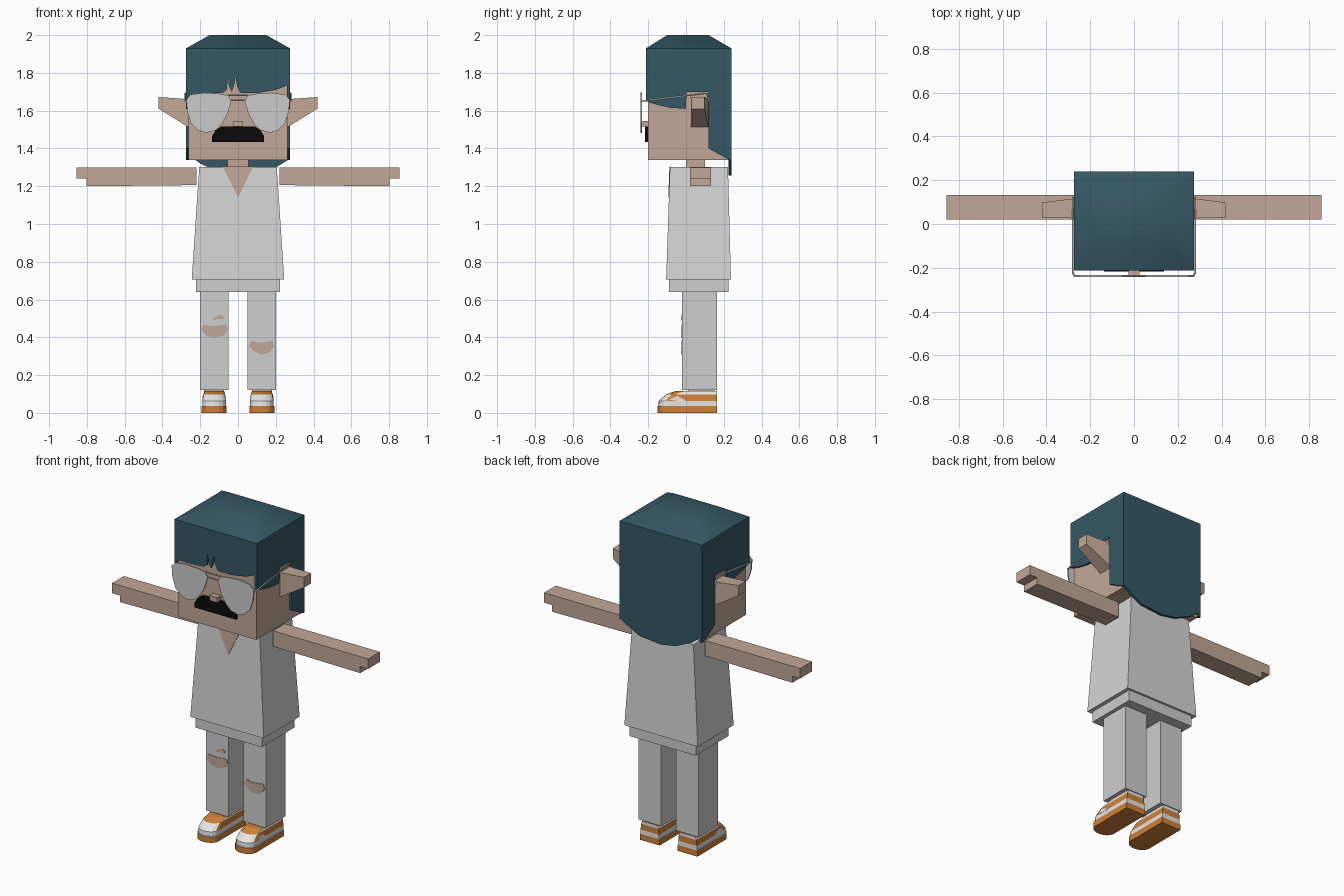
import bpy
import bmesh
from math import cos, sin, pi

if "Cube" in bpy.data.objects:
    bpy.data.objects.remove(bpy.data.objects["Cube"], do_unlink=True)


def material(name, r, g, b):
    m = bpy.data.materials.new(name)
    m.use_nodes = True
    m.diffuse_color = (r, g, b, 1)
    bsdf = next(n for n in m.node_tree.nodes if n.type == "BSDF_PRINCIPLED")
    bsdf.inputs["Base Color"].default_value = (r, g, b, 1)
    bsdf.inputs["Roughness"].default_value = 0.8
    return m


SKIN = material("skin", 0.54, 0.39, 0.31)
HAIR = material("dark_teal_hair", 0.036, 0.098, 0.13)
SHIRT = material("light_grey_shirt", 0.67, 0.67, 0.67)
TROUSERS = material("grey_trousers", 0.62, 0.62, 0.62)
LENS = material("lens_grey", 0.6, 0.6, 0.6)
BLACK = material("black", 0.003, 0.003, 0.003)
ORANGE = material("orange", 0.62, 0.22, 0.04)
WHITE = material("white", 0.8, 0.8, 0.8)


def loft(name, rings, *mats, caps=True):
    """Join equal rings of points into a skin, optionally closed by end caps."""
    bm = bmesh.new()
    loops = [[bm.verts.new(p) for p in ring] for ring in rings]
    n = len(loops[0])
    for low, high in zip(loops, loops[1:]):
        for i in range(n):
            j = (i + 1) % n
            bm.faces.new((low[i], low[j], high[j], high[i]))
    if caps:
        bm.faces.new(loops[0])
    bm.faces.new(loops[-1])
    bmesh.ops.recalc_face_normals(bm, faces=bm.faces)
    mesh = bpy.data.meshes.new(name)
    bm.to_mesh(mesh)
    bm.free()
    for m in mats:
        mesh.materials.append(m)
    ob = bpy.data.objects.new(name, mesh)
    bpy.context.collection.objects.link(ob)
    return ob


def prism(name, pts, axis, a, b, mat, side=1):
    """Extrude a flat outline along one axis; side flips it in x."""
    def place(p, d):
        u, v = p
        x, y, z = {"x": (d, u, v), "y": (u, d, v), "z": (u, v, d)}[axis]
        return (x * side, y, z)
    return loft(name, [[place(p, d) for p in pts] for d in (a, b)], mat)


def rect(x0, x1, y0, y1, z):
    return [(x0, y0, z), (x1, y0, z), (x1, y1, z), (x0, y1, z)]


def box(name, x0, x1, y0, y1, z0, z1, mat):
    return loft(name, [rect(x0, x1, y0, y1, z) for z in (z0, z1)], mat)


def wire(name, pts, radius, mat):
    cu = bpy.data.curves.new(name, "CURVE")
    cu.dimensions = "3D"
    cu.bevel_depth = radius
    cu.bevel_resolution = 1
    cu.use_fill_caps = True
    sp = cu.splines.new("POLY")
    sp.points.add(len(pts) - 1)
    for point, p in zip(sp.points, pts):
        point.co = (*p, 1)
    cu.materials.append(mat)
    bpy.context.collection.objects.link(bpy.data.objects.new(name, cu))


SIDES = (("left", 1), ("right", -1))

# Head, neck and face
box("head", -0.262, 0.262, -0.2, 0.225, 1.34, 1.92, SKIN)
box("neck", -0.055, 0.055, 0, 0.1, 1.28, 1.345, SKIN)
box("nose", -0.026, 0.026, -0.236, -0.195, 1.515, 1.545, SKIN)
half = [(0.138, 1.435), (0.138, 1.465), (0.12, 1.495), (0.09, 1.517)]
prism("moustache", half + [(-x, z) for x, z in reversed(half)],
      "y", -0.216, -0.195, BLACK)

# Hair: crown, fringe, back and side panels
crown = loft("hair_crown", [rect(-0.275, 0.275, -0.212, 0.24, 1.93),
                            rect(-0.15, 0.15, -0.1, 0.12, 2.0)], HAIR, caps=False)
for p in crown.data.polygons:
    p.use_smooth = True
prism("hair_fringe", [
    (-0.275, 1.93), (0.275, 1.93), (0.275, 1.74), (0.2, 1.71), (0.1, 1.693),
    (0.012, 1.695), (-0.005, 1.73), (-0.013, 1.78), (-0.022, 1.73),
    (-0.033, 1.70), (-0.048, 1.73), (-0.053, 1.78), (-0.06, 1.71),
    (-0.08, 1.695), (-0.16, 1.69), (-0.24, 1.69), (-0.275, 1.665)],
    "y", -0.212, -0.199, HAIR)
prism("hair_back", [
    (-0.275, 1.93), (0.275, 1.93), (0.275, 1.345), (0.21, 1.305), (0.14, 1.27),
    (0, 1.257), (-0.1, 1.275), (-0.2, 1.32), (-0.275, 1.375)],
    "y", 0.224, 0.24, HAIR)
for label, s in SIDES:
    prism(label + "_hair_side", [
        (-0.212, 1.93), (0.24, 1.93), (0.24, 1.34), (0.22, 1.345), (0.118, 1.40),
        (0.118, 1.70), (0.002, 1.70), (0, 1.61), (-0.08, 1.615), (-0.15, 1.63),
        (-0.212, 1.65)], "x", 0.26, 0.275, HAIR, s)

for label, s in SIDES:
    # Pointed ears, narrowing outward
    loft(label + "_ear", [
        [(s * x, y, z) for y, z in ((y0, zb), (y1, zb), (y1, zt), (y0, zt))]
        for x, y0, y1, zb, zt in ((0.25, 0.025, 0.12, 1.505, 1.66),
                                  (0.42, 0.03, 0.098, 1.61, 1.672))], SKIN)

    # Glasses
    prism(label + "_lens", [
        (0.035, 1.65), (0.05, 1.68), (0.1, 1.69), (0.18, 1.695), (0.25, 1.685),
        (0.274, 1.66), (0.27, 1.60), (0.25, 1.535), (0.21, 1.495), (0.17, 1.483),
        (0.12, 1.495), (0.085, 1.53), (0.055, 1.585)], "y", -0.242, -0.234, LENS, s)
    wire(label + "_temple", [(s * 0.272, -0.238, 1.65), (s * 0.28, -0.22, 1.652),
                             (s * 0.28, 0.11, 1.692), (s * 0.28, 0.122, 1.65)],
         0.004, WHITE)

    # Arm with a stepped hand
    prism(label + "_arm", [
        (0.22, 1.30), (0.855, 1.30), (0.855, 1.24), (0.802, 1.24),
        (0.802, 1.2), (0.22, 1.206)], "y", 0.02, 0.132, SKIN, s)

    # Leg and ankle
    xs = sorted((s * 0.05, s * 0.2))
    box(label + "_leg", *xs, -0.02, 0.165, 0.12, 0.645, TROUSERS)
    xs = sorted((s * 0.075, s * 0.18))
    box(label + "_ankle", *xs, 0.01, 0.15, 0.1, 0.125, SKIN)

    # Shoe: rounded toe, stacked bands
    def outline(z, front, width):
        toe = [(s * 0.126 + width * cos(a), front + 0.05 - 0.05 * sin(a))
               for a in (pi * k / 8 for k in range(9))]
        plan = [(s * 0.126 + width, 0.165), (s * 0.126 + width, 0.02)] + toe
        plan += [(s * 0.126 - width, 0.02), (s * 0.126 - width, 0.165)]
        return [(x, y, z) for x, y in plan]

    shoe = loft(label + "_shoe", [
        outline(0, -0.152, 0.066), outline(0.036, -0.152, 0.066),
        outline(0.037, -0.147, 0.062), outline(0.063, -0.145, 0.062),
        outline(0.098, -0.105, 0.058), outline(0.116, -0.055, 0.052)],
        ORANGE, WHITE)
    for p in shoe.data.polygons:
        z, y = p.center.z, p.center.y
        toe_cap = 0.063 < z < 0.09 and y < -0.09
        collar = 0.1 < z < 0.114 and y > -0.01
        p.material_index = int(0.0362 < z < 0.06 or toe_cap or collar)
    prism(label + "_shoe_side_flash", [(-0.09, 0.07), (-0.02, 0.06), (0.0, 0.066),
                                       (-0.045, 0.09)], "x", 0.183, 0.189, WHITE, s)

for z in (1.682, 1.655):
    wire("glasses_bridge", [(-0.055, -0.238, z), (0.055, -0.238, z)], 0.004, LENS)

# Shirt, open neckline and hips
loft("shirt", [rect(-0.245, 0.245, -0.105, 0.238, 0.705),
               rect(-0.205, 0.205, -0.085, 0.222, 1.303)], SHIRT)
box("hips", -0.222, 0.222, -0.09, 0.224, 0.64, 0.71, TROUSERS)
loft("neckline", [[(-0.08, y, 1.304), (0.08, y, 1.304), (0, y - 0.0055, 1.14)]
                  for y in (-0.088, -0.082)], SKIN)

# Torn knees
TEARS = (
    ("right_knee_tear", [(-0.193, 0.44), (-0.185, 0.465), (-0.13, 0.46), (-0.065, 0.468),
                         (-0.053, 0.44), (-0.075, 0.41), (-0.12, 0.397), (-0.17, 0.41)]),
    ("right_small_tear", [(-0.138, 0.488), (-0.12, 0.512), (-0.09, 0.52), (-0.07, 0.508),
                          (-0.08, 0.497), (-0.11, 0.498)]),
    ("left_knee_tear", [(0.057, 0.355), (0.075, 0.383), (0.1, 0.372), (0.15, 0.375),
                        (0.185, 0.382), (0.193, 0.352), (0.165, 0.318), (0.125, 0.308),
                        (0.085, 0.325)]),
)
for name, pts in TEARS:
    prism(name, pts, "y", -0.023, -0.017, SKIN)
